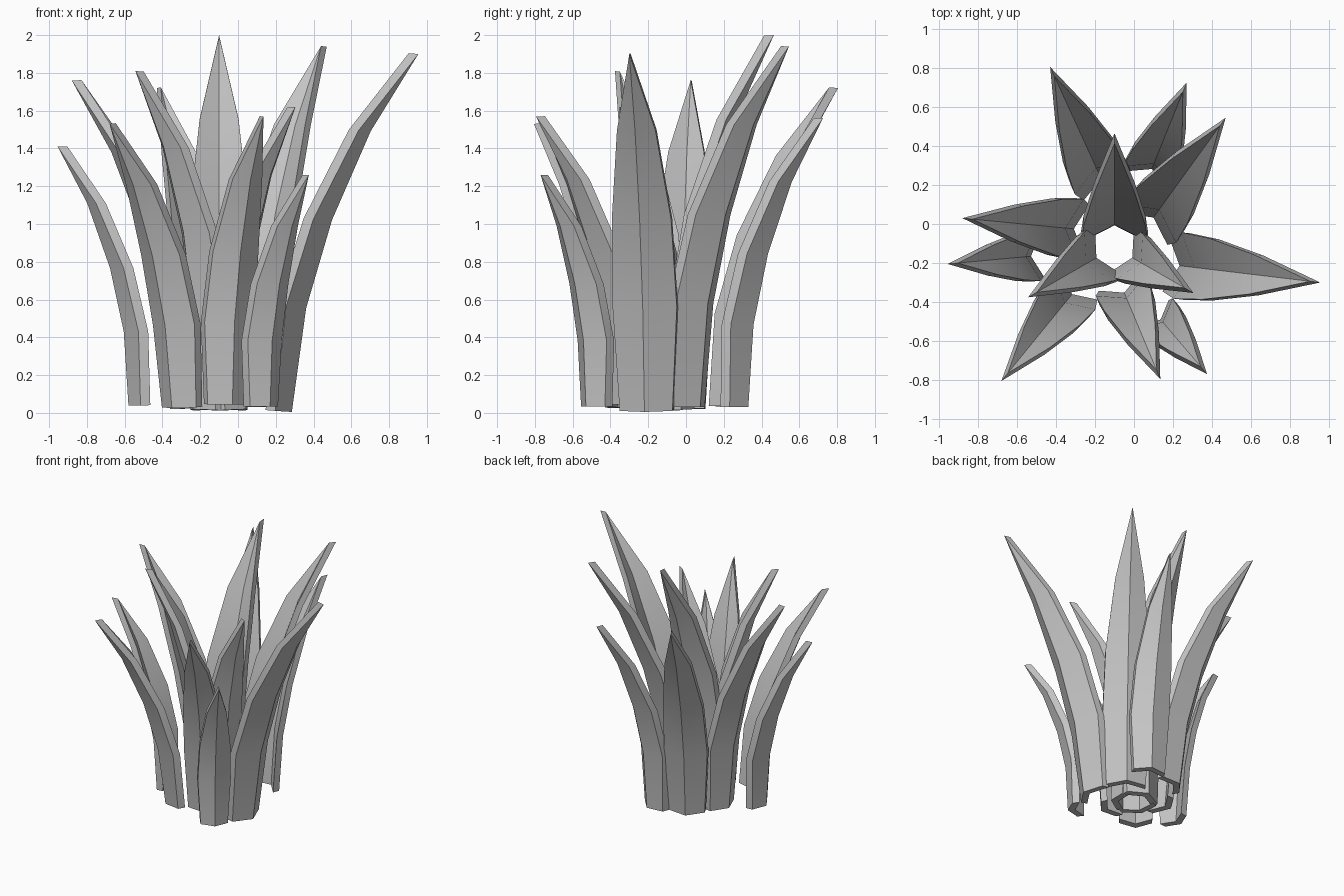
import bpy, bmesh, math
from mathutils import Vector, Matrix

if "Cube" in bpy.data.objects:
    bpy.data.objects.remove(bpy.data.objects["Cube"])

# One flat colour for the whole plant
grey = bpy.data.materials.new("light_grey")
grey.diffuse_color = (0.55, 0.55, 0.55, 1)
grey.use_nodes = True
grey.node_tree.nodes["Principled BSDF"].inputs["Base Color"].default_value = grey.diffuse_color

# Unit leaf: (outward offset of the ridge, height, half width)
PROFILE = [(0, 0, 0.074), (0.017, 0.285, 0.09), (0.069, 0.53, 0.083),
           (0.156, 0.78, 0.054), (0.27, 1.0, 0.0)]
FOLD = 0.51      # depth of the V fold relative to half width
THICK = 0.052    # leaf thickness, the same on every leaf
CHORD = Vector((PROFILE[-1][0], PROFILE[-1][1]))


def make_leaf(name, base, tip):
    """Folded, arching leaf with its outer ridge running from base to tip."""
    base, tip = Vector(base), Vector(tip)
    d = tip - base
    size = d.length / CHORD.length
    azimuth = math.atan2(d.y, d.x)
    lean = math.atan2(math.hypot(d.x, d.y), d.z) - math.atan2(CHORD.x, CHORD.y)
    place = (Matrix.Translation(base) @ Matrix.Rotation(azimuth, 4, 'Z')
             @ Matrix.Rotation(lean, 4, 'Y') @ Matrix.Scale(size, 4))
    thick = THICK / size
    widen = (1.75 / size) ** 0.2     # short leaves are a little stouter

    bm = bmesh.new()
    rings = []
    for x, z, w in PROFILE:
        w *= widen
        edge = x - w * FOLD
        section = [(edge, -w), (x, 0), (edge, w),
                   (edge - thick, w), (x - thick, 0), (edge - thick, -w)]
        rings.append([bm.verts.new(place @ Vector((px, py, z))) for px, py in section])
    # Long faces between neighbouring sections
    for a, b in zip(rings, rings[1:]):
        for i in range(6):
            j = (i + 1) % 6
            bm.faces.new((a[i], a[j], b[j], b[i]))
    # Base cap in two halves
    r = rings[0]
    bm.faces.new((r[0], r[5], r[4], r[1]))
    bm.faces.new((r[1], r[4], r[3], r[2]))
    # Close the pointed tip
    bmesh.ops.remove_doubles(bm, verts=bm.verts, dist=1e-4)
    bmesh.ops.recalc_face_normals(bm, faces=bm.faces)
    mesh = bpy.data.meshes.new(name)
    bm.to_mesh(mesh)
    bm.free()
    mesh.materials.append(grey)
    leaf = bpy.data.objects.new(name, mesh)
    bpy.context.collection.objects.link(leaf)
    leaf.select_set(True)
    bpy.context.view_layer.objects.active = leaf


# Three upright leaves around the heart of the plant
CENTRE = Vector((-0.10, -0.12, 0))
for i, (angle, reach, top) in enumerate([(90, 0.585, 2.0), (210, 0.512, 1.81), (330, 0.467, 1.62)]):
    out = Vector((math.cos(math.radians(angle)), math.sin(math.radians(angle)), 0))
    make_leaf(f"inner_leaf_{i + 1}", CENTRE + out * 0.165 + Vector((0, 0, 0.02)),
              CENTRE + out * reach + Vector((0, 0, top)))

# Outer leaves: ridge base and tip
OUTER = [
    ((0.285, -0.22, 0.005), (0.955, -0.30, 1.90)),
    ((0.13, 0.075, 0.03), (0.47, 0.545, 1.94)),
    ((0.11, 0.33, 0.03), (0.27, 0.725, 1.56)),
    ((-0.19, 0.28, 0.03), (-0.43, 0.805, 1.72)),
    ((-0.36, -0.02, 0.02), (-0.88, 0.03, 1.76)),
    ((-0.58, -0.17, 0.04), (-0.955, -0.205, 1.41)),
    ((-0.35, -0.40, 0.025), (-0.68, -0.805, 1.53)),
    ((-0.03, -0.40, 0.045), (0.135, -0.795, 1.57)),
    ((0.17, -0.53, 0.035), (0.375, -0.77, 1.26)),
]
for i, (base, tip) in enumerate(OUTER):
    make_leaf(f"outer_leaf_{i + 1}", base, tip)

# Soft bends along the leaves, crisp folds and rims
bpy.ops.object.shade_smooth_by_angle(angle=math.radians(30))
